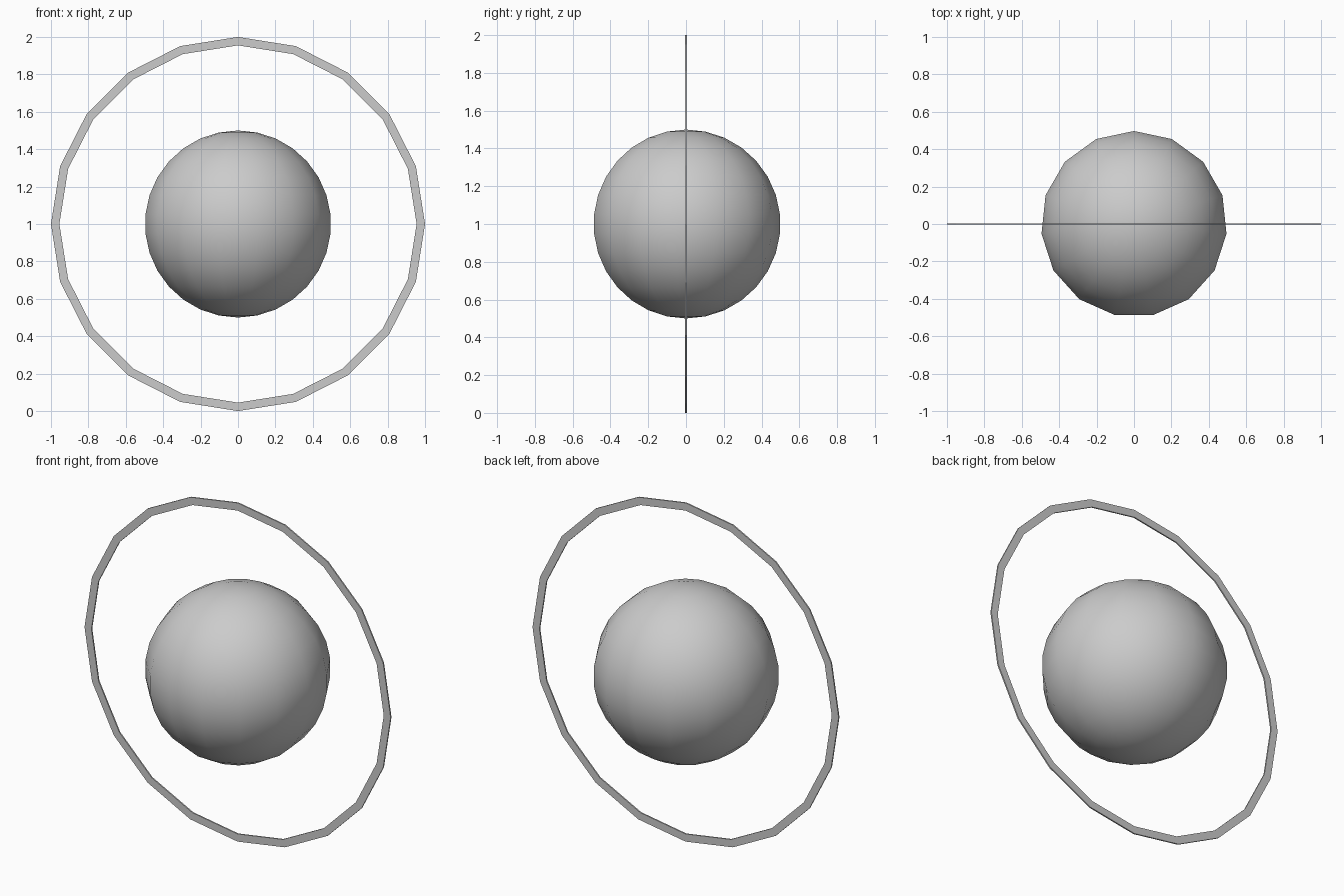
import bpy
import bmesh
import math
from mathutils import Matrix

default_cube = bpy.data.objects.get("Cube")
if default_cube:
    bpy.data.objects.remove(default_cube)

CENTRE = Matrix.Translation((0, 0, 1))

grey = bpy.data.materials.new("plain_grey")
grey.use_nodes = True
colour = (0.6, 0.6, 0.6, 1)
grey.diffuse_color = colour
grey.node_tree.nodes["Principled BSDF"].inputs["Base Color"].default_value = colour


def add_object(name, bm):
    bmesh.ops.recalc_face_normals(bm, faces=bm.faces)
    mesh = bpy.data.meshes.new(name)
    bm.to_mesh(mesh)
    bm.free()
    mesh.materials.append(grey)
    obj = bpy.data.objects.new(name, mesh)
    bpy.context.collection.objects.link(obj)
    return obj


# Smooth central ball
bm = bmesh.new()
bmesh.ops.create_uvsphere(bm, u_segments=15, v_segments=15, radius=0.5, matrix=CENTRE)
ball = add_object("ball", bm)
ball.data.shade_smooth()

# Thin flat hoop standing upright around the ball
SIDES, OUTER, INNER, HALF = 20, 1.0, 0.955, 0.004
bm = bmesh.new()
loops = []
for i in range(SIDES):
    a = 2 * math.pi * i / SIDES
    loops.append([bm.verts.new((r * math.cos(a), y, 1 + r * math.sin(a)))
                  for r, y in ((INNER, -HALF), (OUTER, -HALF), (OUTER, HALF), (INNER, HALF))])
for i, here in enumerate(loops):
    there = loops[(i + 1) % SIDES]
    for k in range(4):
        n = (k + 1) % 4
        bm.faces.new((here[k], here[n], there[n], there[k]))
add_object("hoop", bm)
